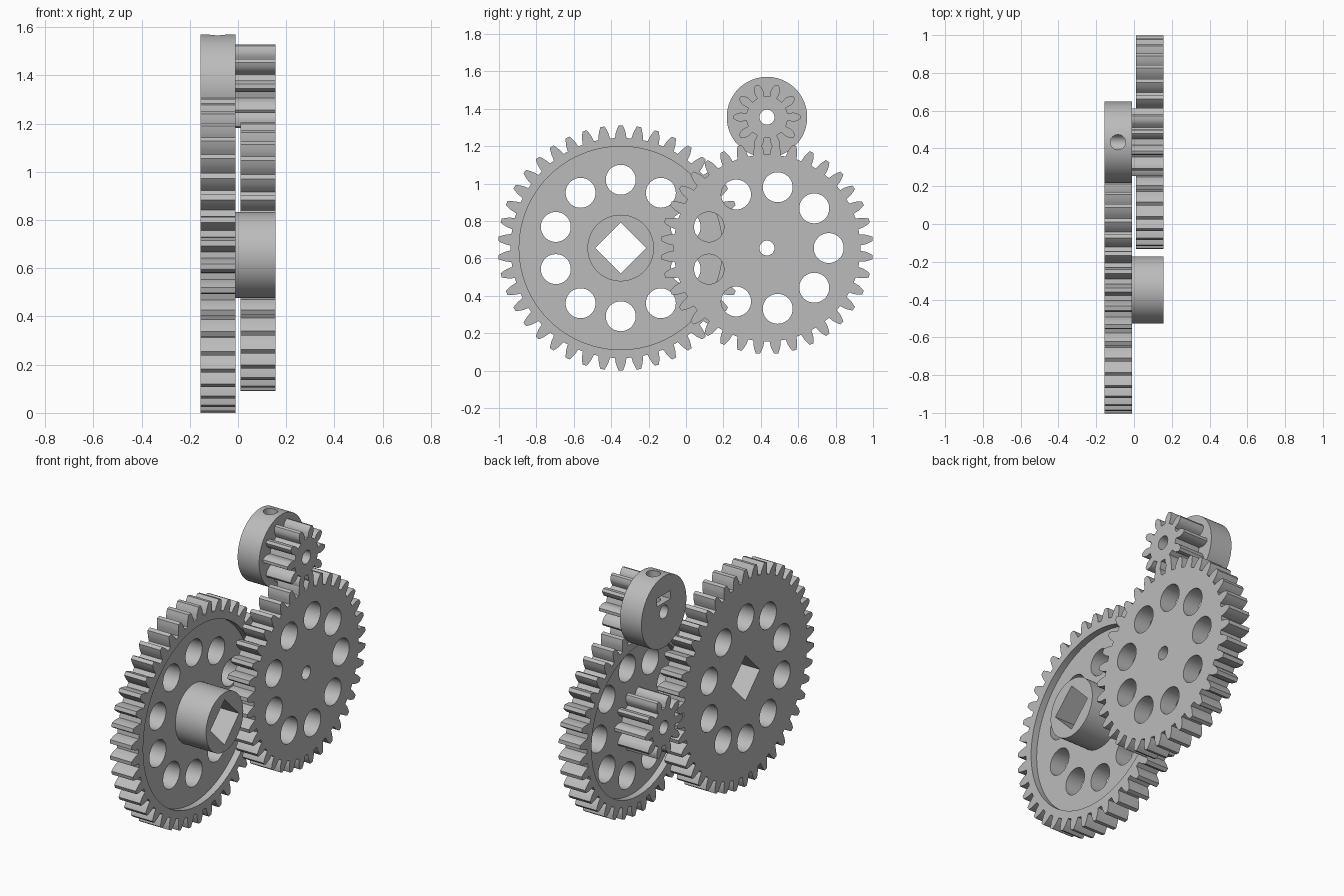
import bpy, bmesh
from math import pi, sin, cos, tan, acos, sqrt, radians
from mathutils import Matrix

cube = bpy.data.objects.get("Cube")
if cube:
    bpy.data.objects.remove(cube)

MODULE = 0.0298            # tooth size shared by all gears
BACK, FRONT = -0.155, 0.155
GAP = 0.011                # half of the space between the two gear layers
WEB = 0.04                 # depth of the recess in the large gears
AXLE_Z = 0.655

grey = bpy.data.materials.new("grey plastic")
grey.use_nodes = True
grey.diffuse_color = (0.5, 0.5, 0.5, 1)
grey.node_tree.nodes["Principled BSDF"].inputs["Base Color"].default_value = (0.5, 0.5, 0.5, 1)


def circle(radius, count=96, start=0.0, centre=(0, 0)):
    return [(centre[0] + radius * cos(start + 2 * pi * i / count),
             centre[1] + radius * sin(start + 2 * pi * i / count)) for i in range(count)]


def gear_outline(teeth, first):
    """Involute tooth outline with one tooth centred on the angle first."""
    pitch = MODULE * teeth / 2
    base = pitch * cos(radians(20))
    root, tip = pitch - 1.25 * MODULE, pitch + MODULE

    def inv(a):
        return tan(a) - a

    def half_angle(r):
        a = acos(min(1, base / r))
        return pi / (2 * teeth) + inv(radians(20)) - inv(a)

    radii = [root + (tip - root) * sqrt(k / 6) for k in range(7)]
    flank = [(r, half_angle(r)) for r in radii]
    tooth = [(r, -a) for r, a in flank] + [(r, a) for r, a in reversed(flank)]
    return [(r * cos(first + a + 2 * pi * i / teeth), r * sin(first + a + 2 * pi * i / teeth))
            for i in range(teeth) for r, a in tooth]


def prism(name, outline, x0, x1, y, z):
    """Extrude an outline in the y-z plane from x0 to x1."""
    bm = bmesh.new()
    face = bm.faces.new([bm.verts.new((x0, y + u, z + v)) for u, v in outline])
    side = bmesh.ops.extrude_face_region(bm, geom=[face])["geom"]
    bmesh.ops.translate(bm, vec=(x1 - x0, 0, 0),
                        verts=[g for g in side if isinstance(g, bmesh.types.BMVert)])
    bmesh.ops.recalc_face_normals(bm, faces=bm.faces)
    return finish_mesh(name, bm)


def finish_mesh(name, bm):
    mesh = bpy.data.meshes.new(name)
    bm.to_mesh(mesh)
    bm.free()
    mesh.materials.append(grey)
    obj = bpy.data.objects.new(name, mesh)
    bpy.context.collection.objects.link(obj)
    return obj


def combine(obj, other, operation):
    mod = obj.modifiers.new(operation.lower(), "BOOLEAN")
    mod.operation, mod.solver, mod.object = operation, "EXACT", other
    bpy.context.view_layer.objects.active = obj
    bpy.ops.object.modifier_apply(modifier=mod.name)
    bpy.data.objects.remove(other)


def cut(obj, outline, x0, x1, y, z):
    combine(obj, prism("cutter", outline, x0, x1, y, z), "DIFFERENCE")


def add(obj, outline, x0, x1, y, z):
    combine(obj, prism("addition", outline, x0, x1, y, z), "UNION")


def lightening_holes(obj, count, ring, start, y, z):
    for centre in circle(ring, count, start):
        cut(obj, circle(0.08, 48, centre=centre), -1, 1, y, z)


def smooth(obj):
    bpy.ops.object.select_all(action="DESELECT")
    obj.select_set(True)
    bpy.context.view_layer.objects.active = obj
    bpy.ops.object.shade_smooth_by_angle(angle=radians(30))


# Output gear: recessed front, round hub, square shaft hole
at = (-0.349, AXLE_Z)
output_gear = prism("output_gear", gear_outline(42, pi / 2), BACK, -GAP, *at)
cut(output_gear, circle(0.543), -GAP - WEB, 1, *at)
add(output_gear, circle(0.178), -0.1, FRONT, *at)
lightening_holes(output_gear, 10, 0.365, pi / 2, *at)
cut(output_gear, circle(0.137, 4), -1, 1, *at)

# Compound gear: recessed back with a pinion reaching into the output gear
at = (0.433, AXLE_Z)
compound_gear = prism("compound_gear", gear_outline(36, radians(5)), GAP, FRONT, *at)
cut(compound_gear, circle(0.455), -1, GAP + WEB, *at)
add(compound_gear, gear_outline(10, 0), BACK, 0.1, *at)
lightening_holes(compound_gear, 9, 0.33, 0, *at)
cut(compound_gear, circle(0.04, 48), -1, 1, *at)

# Motor pinion: collar with nut slot and set screw hole
at = (0.433, 1.355)
motor_pinion = prism("motor_pinion", circle(0.215), BACK, -GAP, *at)
add(motor_pinion, gear_outline(10, 0), -0.1, FRONT, *at)
cut(motor_pinion, circle(0.04, 48), -1, 1, *at)
slot = [(-0.065, 0.055), (0.065, 0.055), (0.065, 0.105), (-0.065, 0.105)]
cut(motor_pinion, slot, -1, -0.04, *at)
bm = bmesh.new()
bmesh.ops.create_cone(bm, cap_ends=True, segments=48, radius1=0.04, radius2=0.04, depth=0.3,
                      matrix=Matrix.Translation((-0.085, at[0], at[1] + 0.15)))
combine(motor_pinion, finish_mesh("screw_cutter", bm), "DIFFERENCE")

for part in (output_gear, compound_gear, motor_pinion):
    smooth(part)
